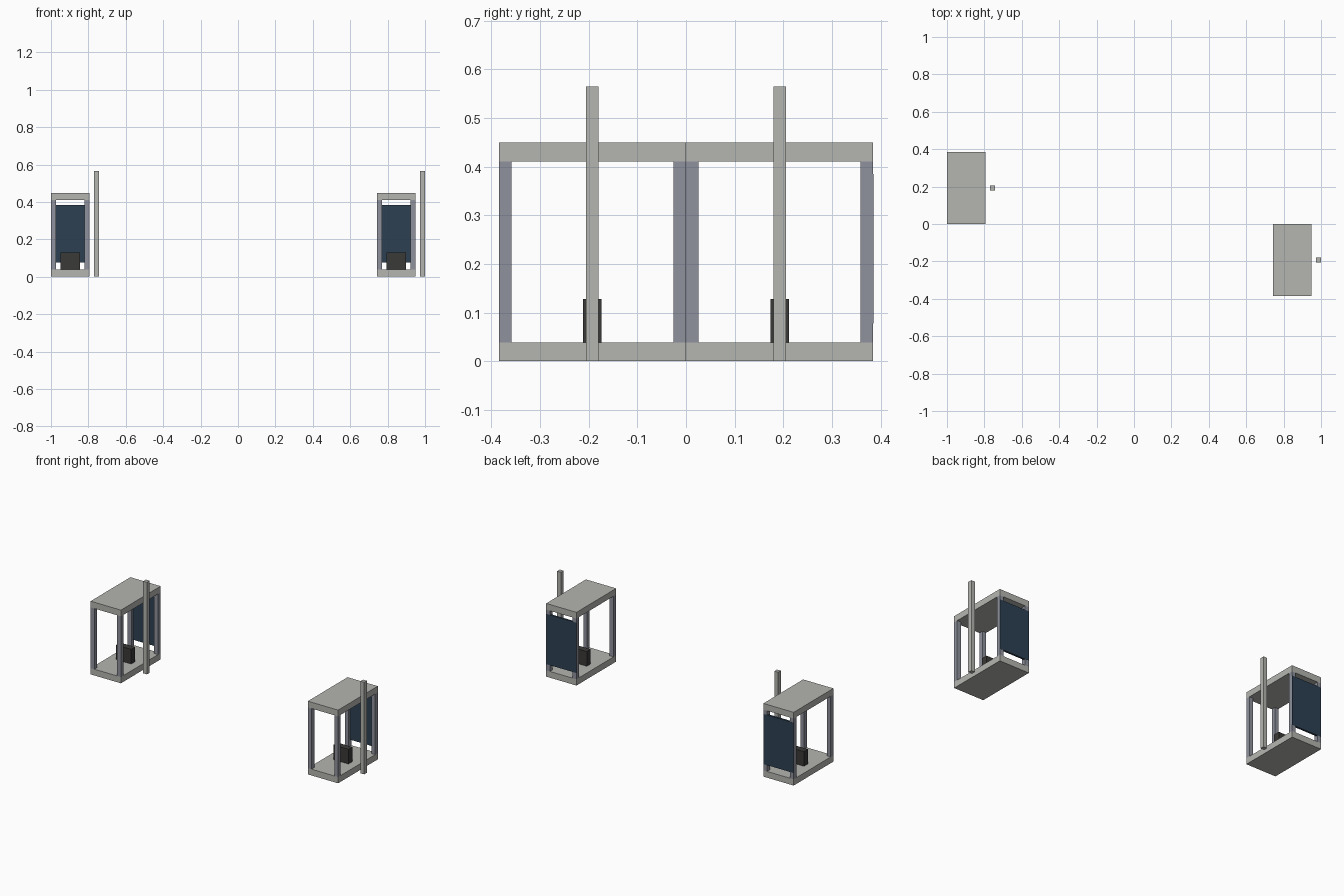
import bpy

cube = bpy.data.objects.get("Cube")
if cube:
    bpy.data.objects.remove(cube, do_unlink=True)


def material(name, rgb):
    m = bpy.data.materials.new(name)
    m.use_nodes = True
    m.diffuse_color = (*rgb, 1)
    m.node_tree.nodes["Principled BSDF"].inputs["Base Color"].default_value = (*rgb, 1)
    return m


concrete = material("light concrete", (0.46, 0.46, 0.44))
steel = material("blue grey steel", (0.28, 0.29, 0.34))
navy = material("dark navy", (0.026, 0.051, 0.084))
charcoal = material("charcoal", (0.042, 0.041, 0.039))


def box(name, size, x, y, bottom, mat):
    """Box standing on the height 'bottom', centred on x and y."""
    bpy.ops.mesh.primitive_cube_add(size=1, location=(x, y, bottom + size[2] / 2))
    ob = bpy.context.object
    ob.name = name
    ob.scale = size
    bpy.ops.object.transform_apply(location=False, rotation=False, scale=True)
    ob.data.materials.append(mat)


U = 0.1283                        # one metre
WIDTH, DEPTH = 1.6 * U, 3 * U
HEIGHT, SLAB, COLUMN = 3.5 * U, 0.3 * U, 0.2 * U


def shelter(side, cx, cy):
    # Floor and roof slabs
    box(side + "_floor", (WIDTH, DEPTH, SLAB), cx, cy, 0, concrete)
    box(side + "_roof", (WIDTH, DEPTH, SLAB), cx, cy, HEIGHT - SLAB, concrete)
    # Corner columns
    for sx, lr in ((-1, "right"), (1, "left")):
        for sy, fb in ((-1, "front"), (1, "back")):
            box(f"{side}_{fb}_{lr}_column", (COLUMN, COLUMN, HEIGHT - 2 * SLAB),
                cx + sx * (WIDTH - COLUMN) / 2, cy + sy * (DEPTH - COLUMN) / 2,
                SLAB, steel)
    # Back panel, lying just proud of the columns
    box(side + "_back_panel", (WIDTH - 0.002, 0.012, 2.4 * U),
        cx, cy + DEPTH / 2 - 0.0055, 0.6 * U, navy)
    # Block on the floor
    box(side + "_floor_block", (0.8 * U, 0.3 * U, 0.7 * U), cx, cy, SLAB, charcoal)
    # Free-standing post beside the shelter
    box(side + "_post", (COLUMN, COLUMN, 4.4 * U), cx + 1.1 * U, cy, 0, concrete)


shelter("right", -1 + WIDTH / 2, DEPTH / 2)
shelter("left", 1 - 1.2 * U, -DEPTH / 2)
